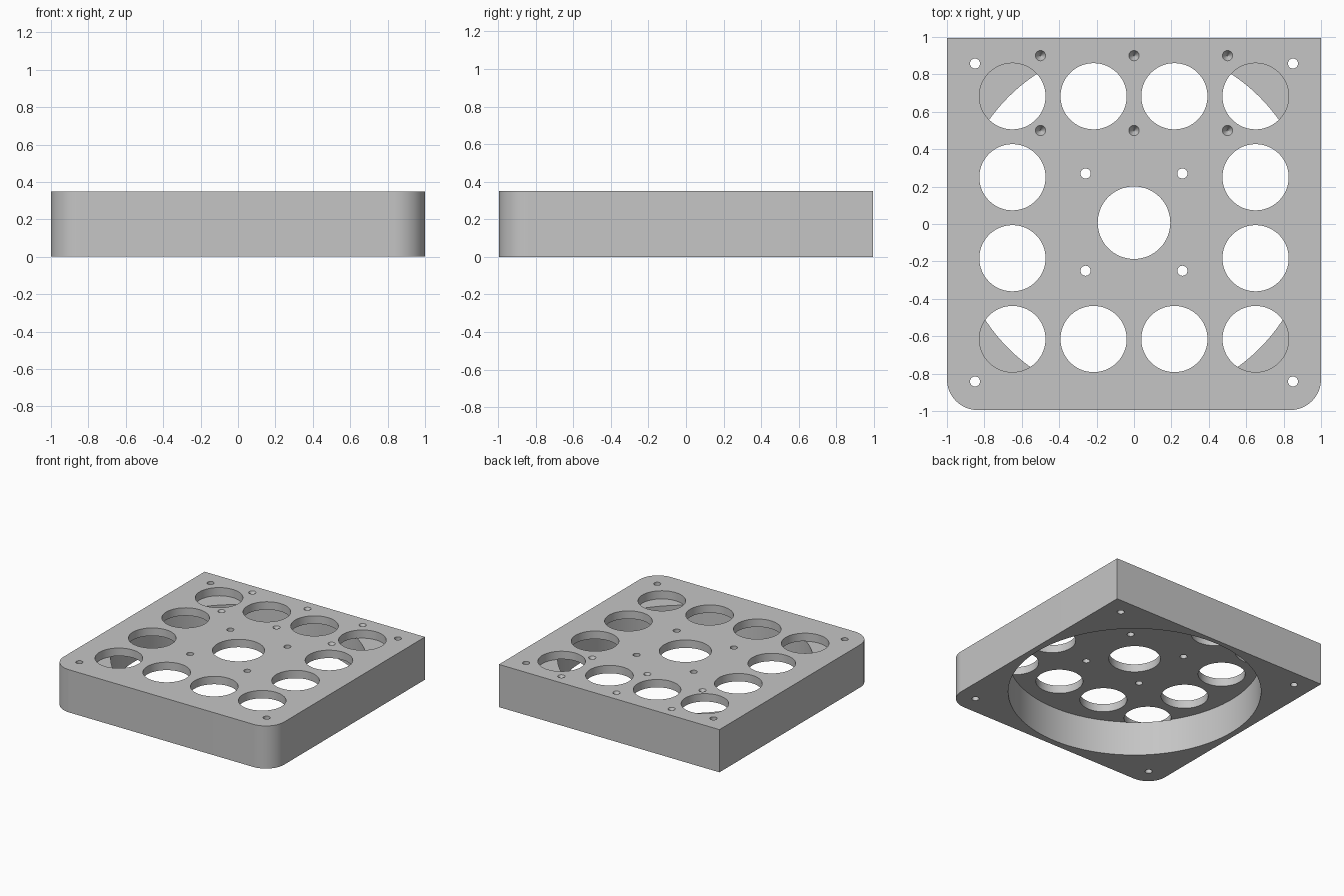
import bpy, bmesh, math
from mathutils import Matrix

if "Cube" in bpy.data.objects:
    bpy.data.objects.remove(bpy.data.objects["Cube"], do_unlink=True)

HEIGHT = 0.35
CEILING = 0.285      # underside of the top plate
HALF_Y = 0.995
CORNER = 0.165
MID_Y = 0.007        # centre of the round cavity

grey = bpy.data.materials.new("light grey")
grey.use_nodes = True
colour = (0.56, 0.56, 0.56, 1)
grey.diffuse_color = colour
grey.node_tree.nodes["Principled BSDF"].inputs["Base Color"].default_value = colour


def make_object(name, bm):
    bmesh.ops.recalc_face_normals(bm, faces=bm.faces)
    mesh = bpy.data.meshes.new(name)
    bm.to_mesh(mesh)
    bm.free()
    mesh.materials.append(grey)
    obj = bpy.data.objects.new(name, mesh)
    bpy.context.collection.objects.link(obj)
    return obj


def drill(bm, x, y, radius, low, high, tip=None, sides=64):
    """Closed cylinder, or a cone when the tip radius is given."""
    bmesh.ops.create_cone(
        bm, cap_ends=True, segments=sides,
        radius1=radius if tip is None else tip, radius2=radius,
        depth=high - low, matrix=Matrix.Translation((x, y, (low + high) / 2)))


# Housing block: square at the back, rounded at the front corners
outline = [(1, HALF_Y), (-1, HALF_Y)]
for side, start in ((-1, math.pi), (1, 1.5 * math.pi)):
    for i in range(17):
        a = start + i / 16 * math.pi / 2
        outline.append((side * (1 - CORNER) + CORNER * math.cos(a),
                        CORNER - HALF_Y + CORNER * math.sin(a)))
bm = bmesh.new()
base = bm.faces.new([bm.verts.new((x, y, 0)) for x, y in outline])
extruded = bmesh.ops.extrude_face_region(bm, geom=[base], use_keep_orig=True)
top = [v for v in extruded["geom"] if isinstance(v, bmesh.types.BMVert)]
bmesh.ops.translate(bm, verts=top, vec=(0, 0, HEIGHT))
housing = make_object("housing", bm)

# Round cavity open at the bottom
bm = bmesh.new()
drill(bm, 0, MID_Y, 0.95, -0.1, CEILING, sides=128)
cavity = make_object("cavity_cutter", bm)

# Holes in the top plate
bm = bmesh.new()
above = HEIGHT + 0.1
floor = CEILING - 0.002
drill(bm, 0, MID_Y, 0.194, floor, above)
for side in (-1, 1):
    for y in (0.683, 0.25, -0.183, -0.615):
        drill(bm, side * 0.65, y, 0.177, floor, above)
    for y in (0.683, -0.615):
        drill(bm, side * 0.216, y, 0.177, floor, above)
    for y in (0.27, -0.25):                      # inner screw holes
        drill(bm, side * 0.259, y, 0.027, floor, above, sides=32)
    for y in (0.858, -0.842):                    # corner screw holes
        drill(bm, side * 0.85, y, 0.027, -0.1, above, sides=32)
for x in (-0.5, 0, 0.5):                         # blind conical dimples
    for y in (0.9, 0.5):
        drill(bm, x, y, 0.028, HEIGHT - 0.045, HEIGHT + 0.001, tip=0.002, sides=32)
holes = make_object("hole_cutter", bm)

# Cut the housing and tidy up
bpy.ops.object.select_all(action="DESELECT")
housing.select_set(True)
bpy.context.view_layer.objects.active = housing
for cutter in (cavity, holes):
    cutter.hide_render = True
    mod = housing.modifiers.new("cut", "BOOLEAN")
    mod.operation = "DIFFERENCE"
    mod.solver = "EXACT"
    mod.object = cutter
    bpy.ops.object.modifier_apply(modifier=mod.name)
    bpy.data.objects.remove(cutter, do_unlink=True)
bpy.ops.object.shade_smooth_by_angle(angle=math.radians(30))
